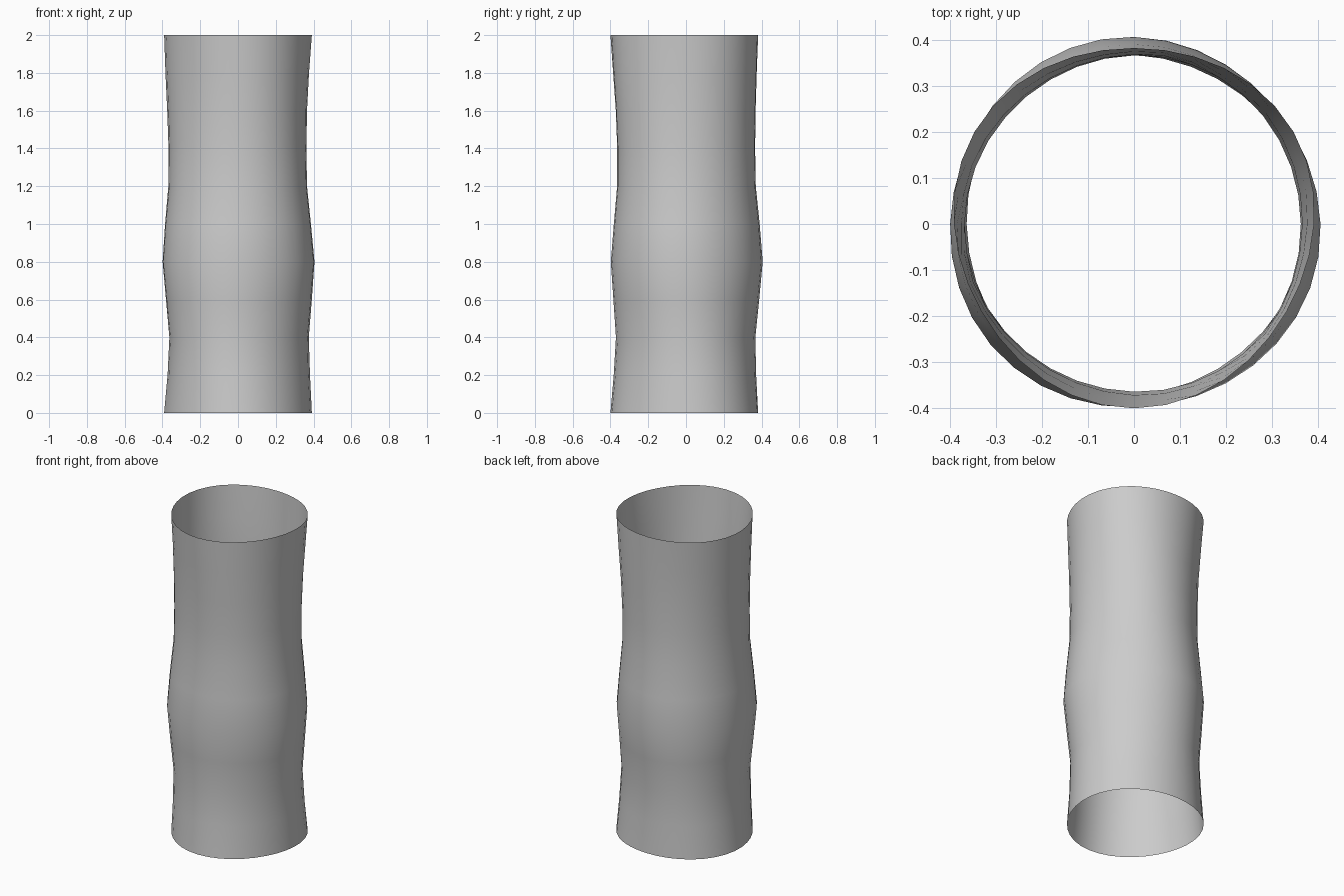
import bpy, bmesh
from math import sin, cos, pi

if "Cube" in bpy.data.objects:
    bpy.data.objects.remove(bpy.data.objects["Cube"])

SIDES = 36
# (height, mean radius, three-lobed wobble) of each ring
RINGS = [(0.0, .391, .009), (0.2, .377, .007), (0.4, .369, .006), (0.6, .386, .005),
         (0.8, .402, .005), (1.0, .386, .004), (1.2, .367, .003), (1.4, .365, .003),
         (1.6, .370, .005), (1.8, .380, .007), (2.0, .391, .009)]

# Open tube with a gently twisting, uneven wall
bm = bmesh.new()
rings = []
for z, radius, wobble in RINGS:
    ring = []
    for i in range(SIDES):
        a = 2 * pi * i / SIDES
        r = radius + wobble * sin(3 * a + pi * z)
        ring.append(bm.verts.new((r * cos(a), r * sin(a), z)))
    rings.append(ring)
for low, high in zip(rings, rings[1:]):
    for i in range(SIDES):
        j = (i + 1) % SIDES
        bm.faces.new((low[i], low[j], high[j], high[i])).smooth = True

mesh = bpy.data.meshes.new("open_tube")
bm.to_mesh(mesh)
bm.free()
tube = bpy.data.objects.new("open_tube", mesh)
bpy.context.collection.objects.link(tube)
